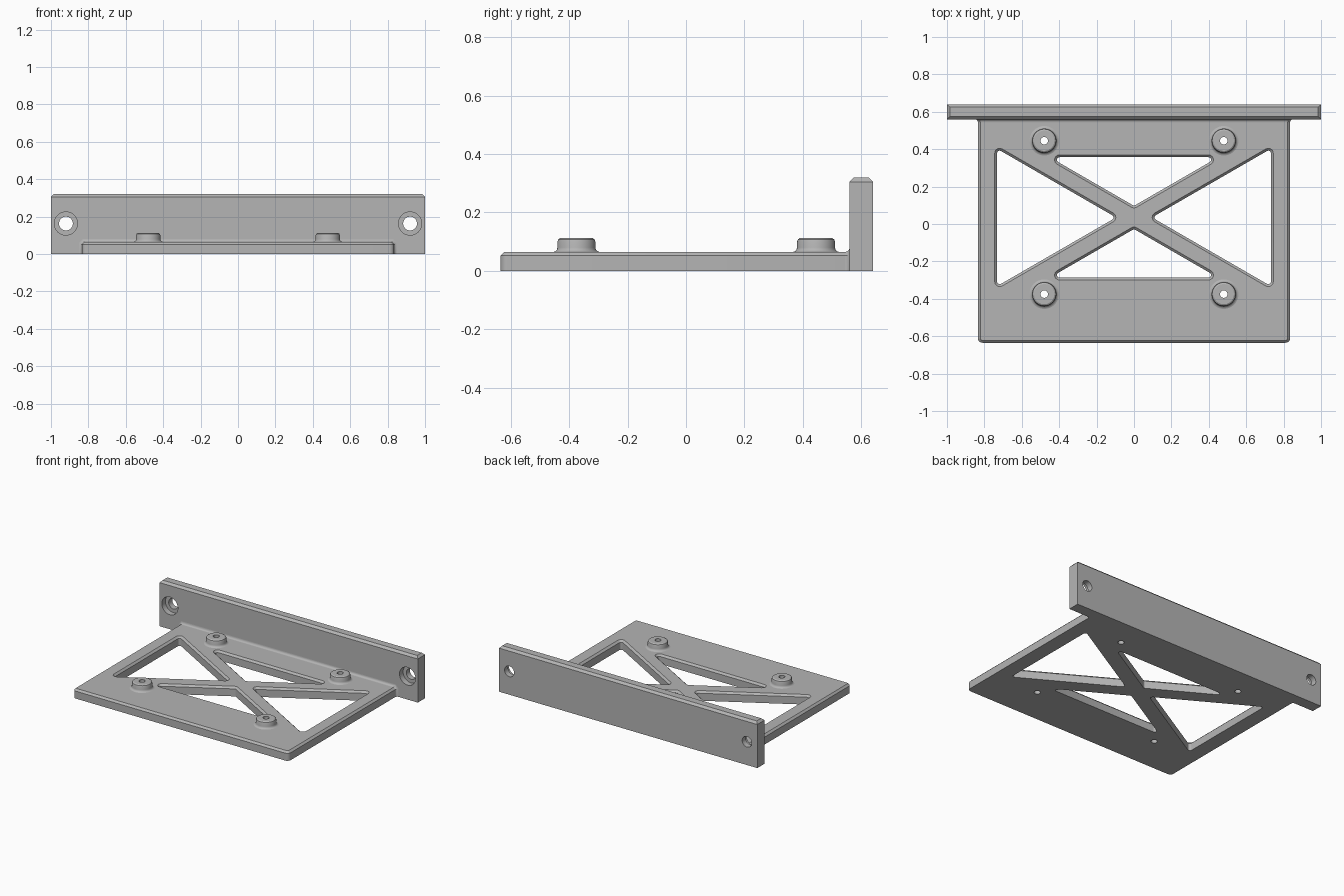
import bpy, bmesh, math
from mathutils import Vector

cube = bpy.data.objects.get("Cube")
if cube:
    bpy.data.objects.remove(cube)

grey = bpy.data.materials.new("plain grey")
grey.use_nodes = True
colour = (0.46, 0.46, 0.46, 1)
grey.diffuse_color = colour
grey.node_tree.nodes["Principled BSDF"].inputs["Base Color"].default_value = colour

CHAMFER = 0.013
TOP = 0.065          # plate thickness
MID_Y = 0.035        # centre of the cross bracing


def loft(name, rings, closed=False):
    """Skin a list of equal rings; cap the ends, or join them when closed."""
    bm = bmesh.new()
    rows = [[bm.verts.new(p) for p in ring] for ring in rings]
    n = len(rows[0])
    pairs = list(zip(rows, rows[1:]))
    if closed:
        pairs.append((rows[-1], rows[0]))
    else:
        bm.faces.new(rows[0])
        bm.faces.new(rows[-1])
    for a, b in pairs:
        for i in range(n):
            j = (i + 1) % n
            bm.faces.new((a[i], a[j], b[j], b[i]))
    bmesh.ops.recalc_face_normals(bm, faces=bm.faces)
    mesh = bpy.data.meshes.new(name)
    bm.to_mesh(mesh)
    bm.free()
    mesh.materials.append(grey)
    obj = bpy.data.objects.new(name, mesh)
    bpy.context.collection.objects.link(obj)
    return obj


def rounded(corners, radius, inset, z, steps=6):
    """Counter-clockwise outline with rounded corners, pulled in by inset."""
    ring = []
    pts = [Vector(c) for c in corners]
    for i, p in enumerate(pts):
        e1 = (p - pts[i - 1]).normalized()
        e2 = (pts[(i + 1) % len(pts)] - p).normalized()
        half = (-e1).angle(e2) / 2
        centre = p + (e2 - e1).normalized() * radius / math.sin(half)
        start = math.atan2(-e1.x, e1.y)
        turn = math.pi - 2 * half
        for k in range(steps + 1):
            a = start + turn * k / steps
            ring.append((centre.x + (radius - inset) * math.cos(a),
                         centre.y + (radius - inset) * math.sin(a), z))
    return ring


def circle(x, y, z, r, axis="z", n=40):
    angles = [2 * math.pi * k / n for k in range(n)]
    if axis == "z":
        return [(x + r * math.cos(a), y + r * math.sin(a), z) for a in angles]
    return [(x + r * math.cos(a), y, z + r * math.sin(a)) for a in angles]


def cut(obj, cutters):
    for cutter in cutters:
        cutter.hide_render = True
        mod = obj.modifiers.new("cut", "BOOLEAN")
        mod.operation = "DIFFERENCE"
        mod.solver = "EXACT"
        mod.object = cutter
        bpy.context.view_layer.objects.active = obj
        bpy.ops.object.modifier_apply(modifier=mod.name)
        bpy.data.objects.remove(cutter)


# Base plate with chamfered top rim
W, FRONT, WALL = 0.835, -0.635, 0.56
outline = [(-W, FRONT), (W, FRONT), (W, 0.6), (-W, 0.6)]
plate = loft("base_plate", [rounded(outline, 0.025, d, z) for d, z in
                            ((0, 0), (0, TOP - CHAMFER), (CHAMFER, TOP))])

# Four triangular windows leaving a diagonal cross
slope = math.tan(math.radians(30))
windows = []
for s in (-1, 1):
    reach = (0.745 - 0.07) * slope
    side = [(s * 0.07, MID_Y), (s * 0.745, MID_Y - s * reach), (s * 0.745, MID_Y + s * reach)]
    far, tip = MID_Y + s * 0.335, MID_Y + s * 0.047
    half = 0.288 / slope
    end = [(0, tip), (s * half, far), (-s * half, far)]
    windows += [side, end]
cutters = [loft("window_cutter", [rounded(tri, 0.027, d, z) for d, z in
                                  ((CHAMFER, -0.1), (CHAMFER, TOP - CHAMFER), (-CHAMFER, TOP + CHAMFER))])
           for tri in windows]

# Raised standoffs, each with a through hole
boss_profile = [(0.02, 0.05), (0.079, 0.06), (0.079, TOP), (0.072, 0.067), (0.067, 0.072),
                (0.065, 0.08), (0.065, 0.1), (0.062, 0.108), (0.054, 0.113), (0.02, 0.113)]
for x, sx in ((-0.48, "right"), (0.48, "left")):
    for y, sy in ((-0.375, "front"), (0.445, "back")):
        loft(f"standoff_{sy}_{sx}", [circle(x, y, z, r) for r, z in boss_profile], closed=True)
        cutters.append(loft("hole_cutter", [circle(x, y, z, 0.02) for z in (-0.1, 0.2)]))
cut(plate, cutters)


# Upright mounting wall with chamfered top
def wall_ring(d, z):
    return [(-1 + d, WALL + d, z), (1 - d, WALL + d, z), (1 - d, 0.64 - d, z), (-1 + d, 0.64 - d, z)]


wall = loft("mounting_wall", [wall_ring(0, 0), wall_ring(0, 0.305), wall_ring(0.015, 0.32)])

# Counterbored screw holes in the wall
bore = [(0.5, 0.062), (0.6, 0.062), (0.6, 0.037), (0.7, 0.037)]
cut(wall, [loft("bore_cutter", [circle(x, y, 0.163, r, "y") for y, r in bore]) for x in (-0.92, 0.92)])


# Cove blending the plate into the wall
def cove_ring(d, y):
    right = [(W + d, 0), (W + d, TOP - CHAMFER + d / 2), (W - CHAMFER + d / 2, TOP + d)]
    return [(x, y, z) for x, z in right] + [(-x, y, z) for x, z in reversed(right)]


R = 0.016
arc = [math.radians(15 * k) for k in range(7)]
loft("wall_cove", [cove_ring(R * (1 - math.cos(a)), WALL - R + R * math.sin(a)) for a in arc])

# Smooth the round surfaces, keep edges crisp
bpy.ops.object.select_all(action="DESELECT")
for obj in bpy.context.collection.objects:
    if obj.type == "MESH":
        obj.select_set(True)
        bpy.context.view_layer.objects.active = obj
bpy.ops.object.shade_smooth_by_angle(angle=math.radians(32))
